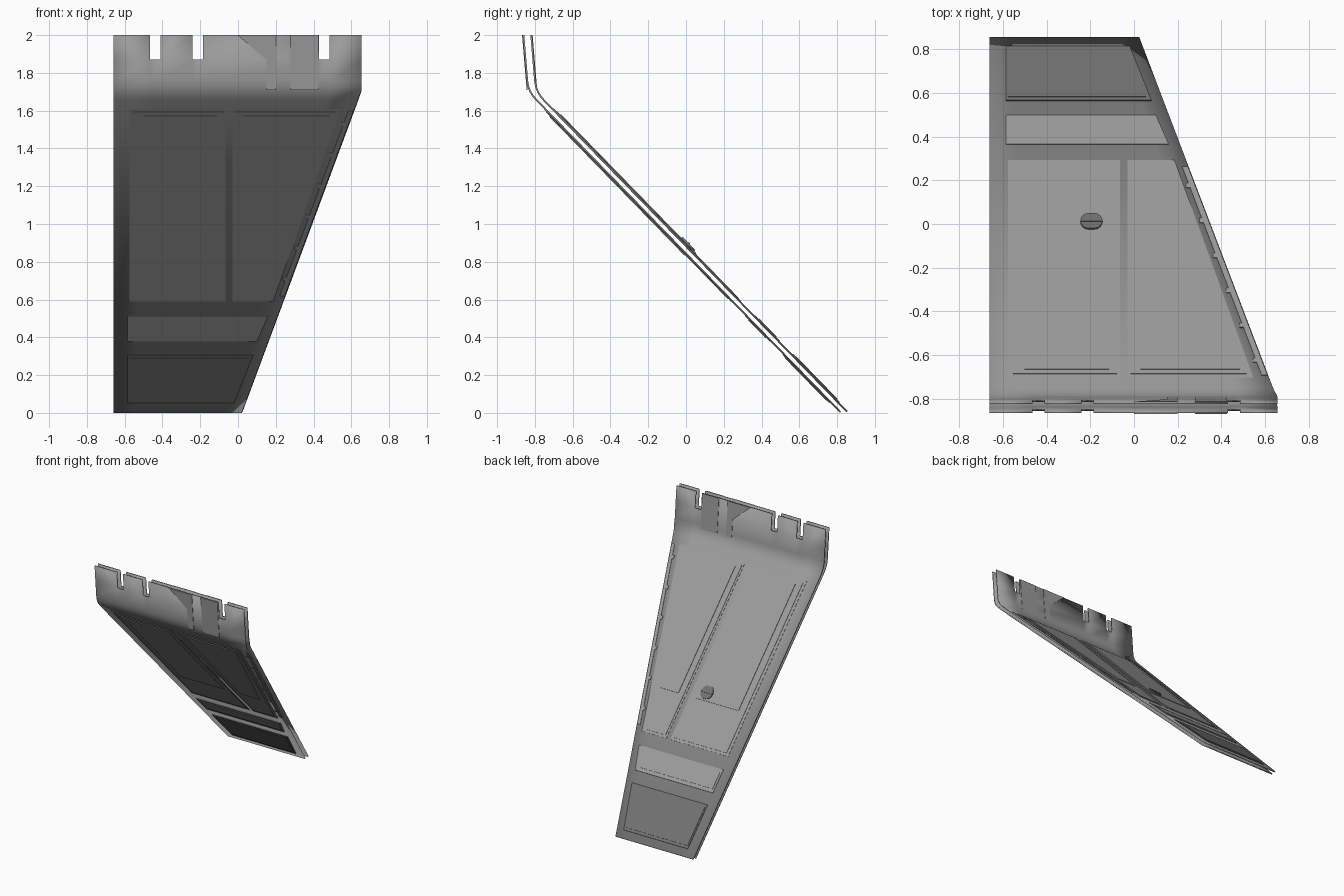
import bpy, bmesh, math
from mathutils import Vector

if "Cube" in bpy.data.objects:
    bpy.data.objects.remove(bpy.data.objects["Cube"])

def material(name, v):
    m = bpy.data.materials.new(name)
    m.diffuse_color = (v, v, v, 1)
    m.use_nodes = True
    m.node_tree.nodes["Principled BSDF"].inputs["Base Color"].default_value = m.diffuse_color
    return m

GREY = material("panel grey", 0.33)
DARK = material("dark grey", 0.165)
GAP = 0.05                                   # distance between the two skins along y
N_SLOPE = Vector((0, 0.716, 0.698))          # normal of the sloped part, facing up and back
N_TOP = Vector((0, 0.997, 0.08))             # normal of the upright flange

def path_y(z):
    """y of the front skin at height z."""
    if z <= 1.70:
        return 0.815 - 1.655 * z / 1.70
    return -0.84 - 0.025 * (z - 1.70) / 0.30

def right_x(z):
    return 0.02 + 0.635 * min(z / 1.71, 1)

def finish(bm, name, mat, smooth=False):
    bmesh.ops.recalc_face_normals(bm, faces=bm.faces[:]) if not smooth else None
    me = bpy.data.meshes.new(name)
    bm.to_mesh(me)
    bm.free()
    me.materials.append(mat)
    ob = bpy.data.objects.new(name, me)
    bpy.context.collection.objects.link(ob)
    return ob

# Bent skin with three slots in its upper edge
def skin(name, back):
    a, c, e = [Vector((path_y(z), z)) for z in (1.655, 1.70, 1.755)]
    bend = [a * (1 - t) ** 2 + c * 2 * t * (1 - t) + e * t * t for t in (0, .25, .5, .75, 1)]
    z0 = 0.01 if back else 0
    rows = [Vector((path_y(z0), z0))] + bend + [Vector((path_y(z), z)) for z in (1.87, 2.0)]
    cols = [-0.66, -0.465, -0.41, -0.24, -0.185, 0.43, 0.485, 0.655]
    bm = bmesh.new()
    grid = []
    for y, z in rows:
        k = (right_x(z) + 0.66) / 1.315
        grid.append([bm.verts.new((-0.66 + (x + 0.66) * k, y + back * GAP, z)) for x in cols])
    for r in range(len(rows) - 1):
        for i in range(len(cols) - 1):
            if r == len(rows) - 2 and i in (1, 3, 5):
                continue
            f = [grid[r][i], grid[r][i + 1], grid[r + 1][i + 1], grid[r + 1][i]]
            bm.faces.new(f[::-1] if back else f)
    ob = finish(bm, name, GREY, True)
    mod = ob.modifiers.new("thickness", 'SOLIDIFY')
    mod.thickness, mod.offset = 0.009, -1
    bpy.context.view_layer.objects.active = ob
    ob.select_set(True)
    bpy.ops.object.shade_smooth_by_angle(angle=math.radians(30))
    ob.select_set(False)

# Thin raised plate lying on a skin; outline given as (x, z) on the front skin
def plate(name, pts, h, back, mat=GREY, normal=N_SLOPE):
    n = normal if back else -normal
    base = [Vector((x, path_y(z) + back * GAP, z)) for x, z in pts]
    bm = bmesh.new()
    lo = [bm.verts.new(p - n * 0.002) for p in base]
    hi = [bm.verts.new(p + n * h) for p in base]
    bm.faces.new(hi)
    bm.faces.new(lo[::-1])
    for i in range(len(pts)):
        j = (i + 1) % len(pts)
        bm.faces.new((lo[i], lo[j], hi[j], hi[i]))
    finish(bm, name, mat)

def quad(l0, r0, z0, l1, r1, z1):
    return [(l0, z0), (r0, z0), (r1, z1), (l1, z1)]

for back, side in ((0, "front"), (1, "rear")):
    skin(side + "_skin", back)
    # dark lower hatch, two steps
    plate(side + "_dark_hatch", quad(-.585, -.02, .055, -.585, .08, .31), .004, back, DARK)
    plate(side + "_dark_hatch_inner", quad(-.575, -.03, .07, -.575, .055, .295), .007, back, DARK)
    # narrow middle hatch
    plate(side + "_narrow_hatch", quad(-.585, .10, .38, -.585, .158, .515), .003, back)
    plate(side + "_narrow_hatch_inner", quad(-.57, .09, .40, -.57, .132, .495), .006, back)
    # large left and right panels with raised centres
    plate(side + "_left_panel", quad(-.575, -.065, .59, -.575, -.065, 1.61), .002, back)
    plate(side + "_left_panel_inner", quad(-.553, -.077, .605, -.553, -.077, 1.595), .005, back)
    plate(side + "_left_centre", quad(-.50, -.115, .84, -.50, -.115, 1.575), .009, back)
    plate(side + "_right_panel", quad(-.03, .185, .59, -.03, .545, 1.61), .002, back)
    plate(side + "_right_panel_inner", quad(-.015, .165, .605, -.015, .515, 1.595), .005, back)
    plate(side + "_right_centre", quad(.03, .195, .84, .03, .485, 1.575), .009, back)
    # tabs along the slanted edge
    for i in range(6):
        z = 0.71 + 0.164 * i
        x = right_x(z) - 0.035
        plate(f"{side}_edge_tab_{i + 1}", quad(x - .01, x + .01, z - .01, x - .01, x + .01, z + .01),
              .004, back)
    # step strip running along the slanted edge
    plate(side + "_edge_strip", quad(right_x(.62) - .03, right_x(.62) - .004, .62,
                                     right_x(1.6) - .03, right_x(1.6) - .004, 1.6), .002, back)
    # raised doubler on the upright flange
    plate(side + "_flange_doubler", [(.15, 1.71), (.2, 1.71), (.2, 2), (0, 2), (.15, 1.87)],
          .003, back, GREY, N_TOP)
    plate(side + "_flange_edge_plate", quad(.278, .425, 1.71, .278, .425, 2), .003, back, GREY, N_TOP)

# small dark vent on the rear face, rounded with one flat side
cx, cz = -0.195, 0.885
arc = [(cx + .05 * math.cos(a), cz + .04 * math.sin(a))
       for a in (math.radians(15 + i * 21) for i in range(-14, 1))]
vent = [(x, min(max(z, cz - .035), cz + .035)) for x, z in
        [(cx + .05 * math.cos(math.tau * i / 20), cz + .04 * math.sin(math.tau * i / 20)) for i in range(20)]]
plate("vent_cap", vent, .017, 1, DARK)
plate("vent_bar", quad(cx - .05, cx + .05, cz - .004, cx - .05, cx + .05, cz + .004), .021, 1, DARK)
